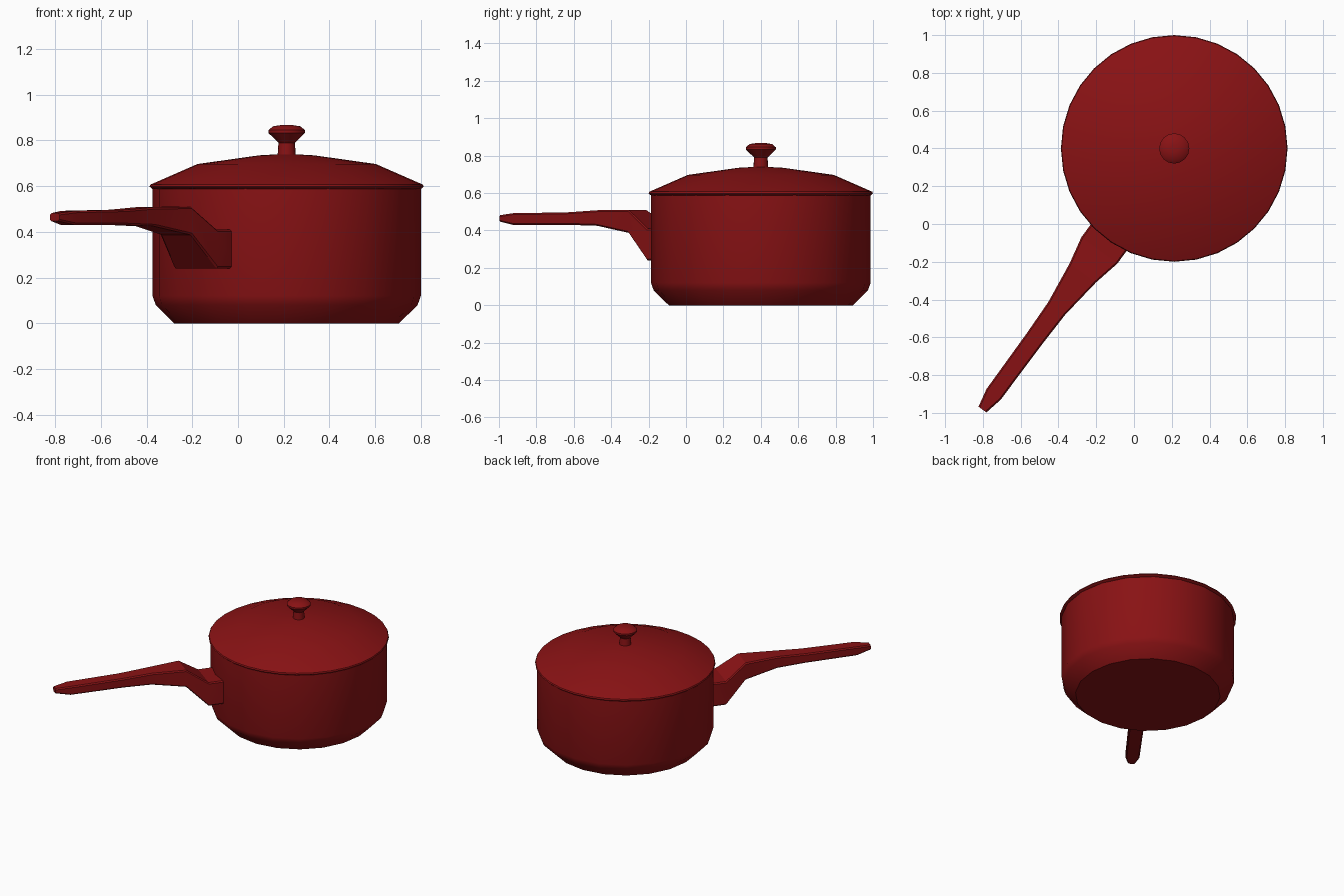
import bpy, bmesh, math
from mathutils import Vector

cube = bpy.data.objects.get("Cube")
if cube:
    bpy.data.objects.remove(cube, do_unlink=True)

red = bpy.data.materials.new("dark red enamel")
red.use_nodes = True
COLOUR = (0.25, 0.006, 0.007, 1)
red.diffuse_color = COLOUR
red.node_tree.nodes["Principled BSDF"].inputs["Base Color"].default_value = COLOUR

CENTRE = Vector((0.213, 0.4, 0))


def finish(name, bm, angle):
    """Turn a bmesh into a shaded, coloured object."""
    bmesh.ops.recalc_face_normals(bm, faces=bm.faces)
    mesh = bpy.data.meshes.new(name)
    bm.to_mesh(mesh)
    bm.free()
    mesh.materials.append(red)
    obj = bpy.data.objects.new(name, mesh)
    bpy.context.collection.objects.link(obj)
    bpy.ops.object.select_all(action='DESELECT')
    obj.select_set(True)
    bpy.context.view_layer.objects.active = obj
    bpy.ops.object.shade_smooth_by_angle(angle=math.radians(angle))
    return obj


def skin(bm, rings):
    """Join rings of points with quads and cap both ends."""
    loops = [[bm.verts.new(p) for p in ring] for ring in rings]
    n = len(loops[0])
    for low, high in zip(loops, loops[1:]):
        for i in range(n):
            j = (i + 1) % n
            bm.faces.new((low[i], low[j], high[j], high[i]))
    bm.faces.new(loops[0])
    bm.faces.new(loops[-1])


def lathe(name, profile, sides, angle=40):
    """Revolve (radius, height) points about the pot's axis."""
    bm = bmesh.new()
    turns = [2 * math.pi * i / sides for i in range(sides)]
    skin(bm, [[CENTRE + Vector((r * math.cos(t), r * math.sin(t), z)) for t in turns]
              for r, z in profile])
    return finish(name, bm, angle)


# Pot body, domed lid and flared knob
lathe("pot_body", [(0.492, 0), (0.573, 0.08), (0.587, 0.12), (0.587, 0.595)], 20)
lathe("lid", [(0.588, 0.588), (0.6, 0.598), (0.596, 0.607), (0.39, 0.697),
              (0.12, 0.735), (0.03, 0.74)], 32)
lathe("lid_knob", [(0.04, 0.73), (0.036, 0.79), (0.08, 0.833), (0.08, 0.845),
                   (0.06, 0.862), (0.02, 0.868)], 16)

# Handle: (distance from pot axis, half width, bottom, top)
stations = [(0.55, 0.118, 0.24, 0.41), (0.67, 0.118, 0.24, 0.41),
            (0.818, 0.086, 0.387, 0.51), (1.05, 0.056, 0.425, 0.508),
            (1.25, 0.05, 0.43, 0.497), (1.615, 0.047, 0.43, 0.492),
            (1.715, 0.026, 0.447, 0.482)]
along = Vector((-0.592, -0.806, 0))
across = Vector((0.806, -0.592, 0))


def section(s, w, low, high):
    """Rectangle with clipped corners."""
    c = 0.008
    outline = [(-w + c, low), (w - c, low), (w, low + c), (w, high - c),
               (w - c, high), (-w + c, high), (-w, high - c), (-w, low + c)]
    return [CENTRE + along * s + across * u + Vector((0, 0, z)) for u, z in outline]


bm = bmesh.new()
skin(bm, [section(*station) for station in stations])
finish("handle", bm, 30)
